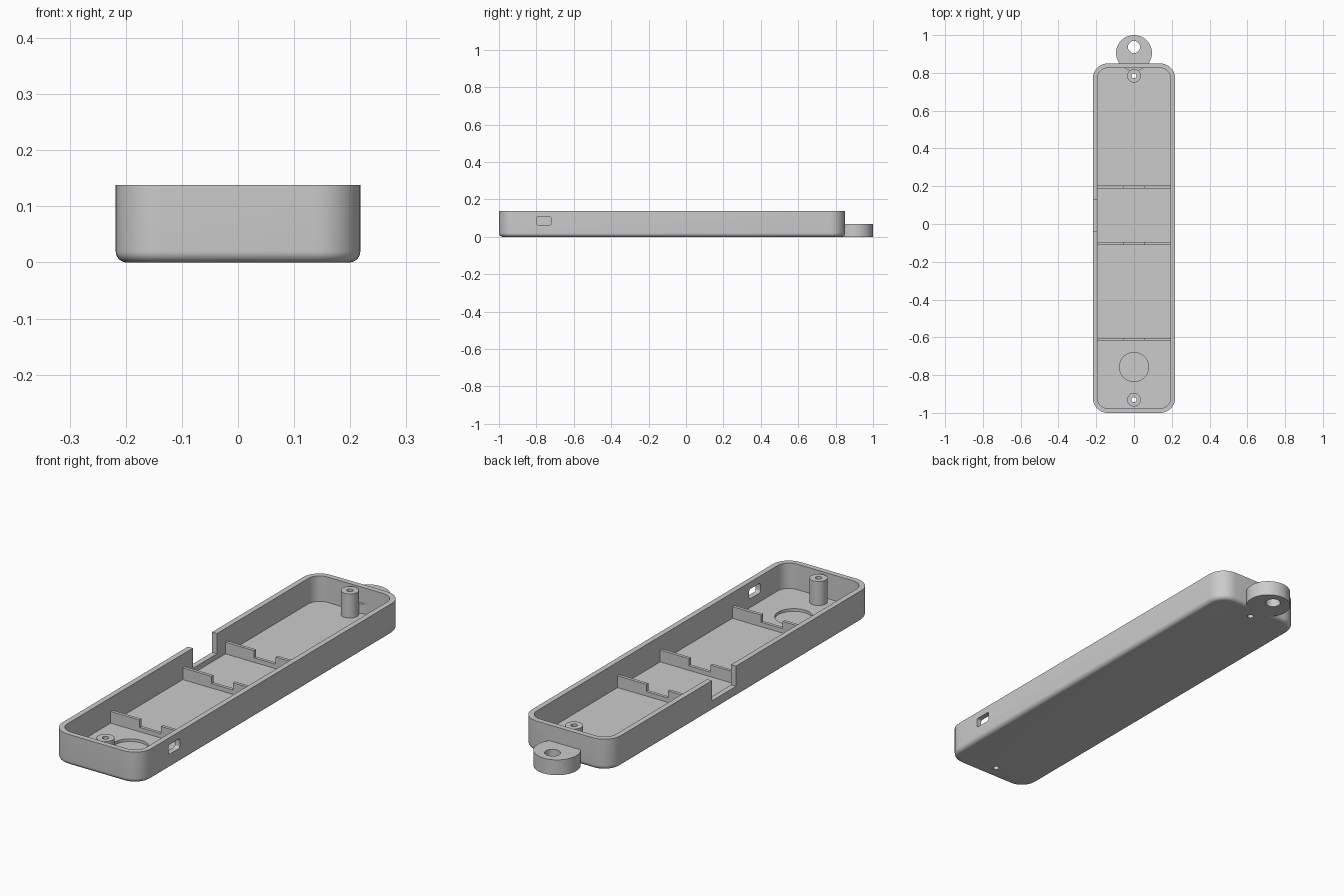
import bpy
import bmesh
import math

if "Cube" in bpy.data.objects:
    bpy.data.objects.remove(bpy.data.objects["Cube"], do_unlink=True)

grey = bpy.data.materials.new("plain grey plastic")
grey.use_nodes = True
colour = (0.6, 0.6, 0.6, 1)
grey.diffuse_color = colour
grey.node_tree.nodes["Principled BSDF"].inputs["Base Color"].default_value = colour

# Main dimensions
HALF_W, FRONT, BACK, TOP = 0.218, -1.0, 0.85, 0.138
WALL, FLOOR, CORNER, FILLET = 0.024, 0.025, 0.08, 0.02
MID_Y, HALF_L = (FRONT + BACK) / 2, (BACK - FRONT) / 2


def finish(name, bm):
    bmesh.ops.recalc_face_normals(bm, faces=bm.faces)
    mesh = bpy.data.meshes.new(name)
    bm.to_mesh(mesh)
    bm.free()
    mesh.materials.append(grey)
    obj = bpy.data.objects.new(name, mesh)
    bpy.context.collection.objects.link(obj)
    return obj


def rounded_rect(half_a, half_b, radius, steps=10):
    """Outline points of a rounded rectangle about the origin."""
    points = []
    for i, (sa, sb) in enumerate(((1, 1), (-1, 1), (-1, -1), (1, -1))):
        for k in range(steps + 1):
            t = math.pi / 2 * (i + k / steps)
            points.append((sa * (half_a - radius) + radius * math.cos(t),
                           sb * (half_b - radius) + radius * math.sin(t)))
    return points


def loft(name, rings):
    """Skin a stack of equal-length rings and cap both ends."""
    bm = bmesh.new()
    loops = [[bm.verts.new(p) for p in ring] for ring in rings]
    for low, high in zip(loops, loops[1:]):
        for i in range(len(low)):
            j = (i + 1) % len(low)
            bm.faces.new((low[i], low[j], high[j], high[i]))
    bm.faces.new(loops[0])
    bm.faces.new(loops[-1])
    return finish(name, bm)


def cylinder(name, y, radius, z0, z1, sides=48):
    circle = [(radius * math.cos(math.tau * i / sides),
               y + radius * math.sin(math.tau * i / sides)) for i in range(sides)]
    return loft(name, [[(px, py, z) for px, py in circle] for z in (z0, z1)])


def box(name, x0, x1, y0, y1, z0, z1):
    corners = ((x0, y0), (x1, y0), (x1, y1), (x0, y1))
    return loft(name, [[(x, y, z) for x, y in corners] for z in (z0, z1)])


def combine(target, tool, operation="DIFFERENCE"):
    """Apply a boolean and discard the helper."""
    tool.hide_render = True
    mod = target.modifiers.new(operation.lower(), "BOOLEAN")
    mod.operation, mod.object, mod.solver = operation, tool, "EXACT"
    bpy.context.view_layer.objects.active = target
    bpy.ops.object.modifier_apply(modifier=mod.name)
    bpy.data.objects.remove(tool, do_unlink=True)


# Tray: filleted bottom, straight outer wall, rim and cavity in one skin
def tray_ring(inset, z):
    outline = rounded_rect(HALF_W - inset, HALF_L - inset, CORNER - inset)
    return [(x, MID_Y + y, z) for x, y in outline]


rings = []
for k in range(9):
    a = math.pi / 2 * k / 8
    rings.append(tray_ring(FILLET * (1 - math.sin(a)), FILLET * (1 - math.cos(a))))
rings += [tray_ring(0, TOP), tray_ring(WALL, TOP), tray_ring(WALL, FLOOR)]
tray = loft("tray", rings)

# Hanging tab joined to the back wall
combine(tray, cylinder("hanging_tab", 0.905, 0.095, 0, 0.068, 64), "UNION")
combine(tray, cylinder("tab_hole", 0.937, 0.032, -0.1, 0.2))

# Shallow round recess in the floor
combine(tray, cylinder("floor_recess", -0.757, 0.077, FLOOR - 0.012, 0.06, 64))

# Open notch in one side wall
combine(tray, box("wall_notch", -0.3, -0.17, -0.04, 0.13, 0.048, 0.2))

# Small rounded port in the opposite wall
port = rounded_rect(0.04, 0.0215, 0.01, 5)
combine(tray, loft("port_cutter", [[(x, -0.76 + a, 0.0855 + b) for a, b in port]
                                   for x in (0.17, 0.3)]))

# Screw posts, bored through the floor
parts = [tray]
for name, y in (("front_post", -0.93), ("back_post", 0.785)):
    post = cylinder(name, y, 0.036, FLOOR - 0.005, 0.132)
    for target in (tray, post):
        combine(target, cylinder("screw_hole", y, 0.013, -0.1, 0.2, 24))
    parts.append(post)

# Notched cross dividers
inner = HALF_W - WALL + 0.004
for name, y in (("front_divider", -0.61), ("middle_divider", -0.103), ("back_divider", 0.196)):
    profile = [(-inner, 0.02), (inner, 0.02), (inner, 0.077), (0.053, 0.077),
               (0.053, 0.045), (-0.053, 0.045), (-0.053, 0.077), (-inner, 0.077)]
    parts.append(loft(name, [[(x, y + d, z) for x, z in profile]
                             for d in (-0.007, 0.007)]))

# Smooth the curves and keep the edges crisp
bpy.ops.object.select_all(action="DESELECT")
for obj in parts:
    obj.select_set(True)
bpy.context.view_layer.objects.active = tray
bpy.ops.object.shade_smooth_by_angle(angle=math.radians(30))
